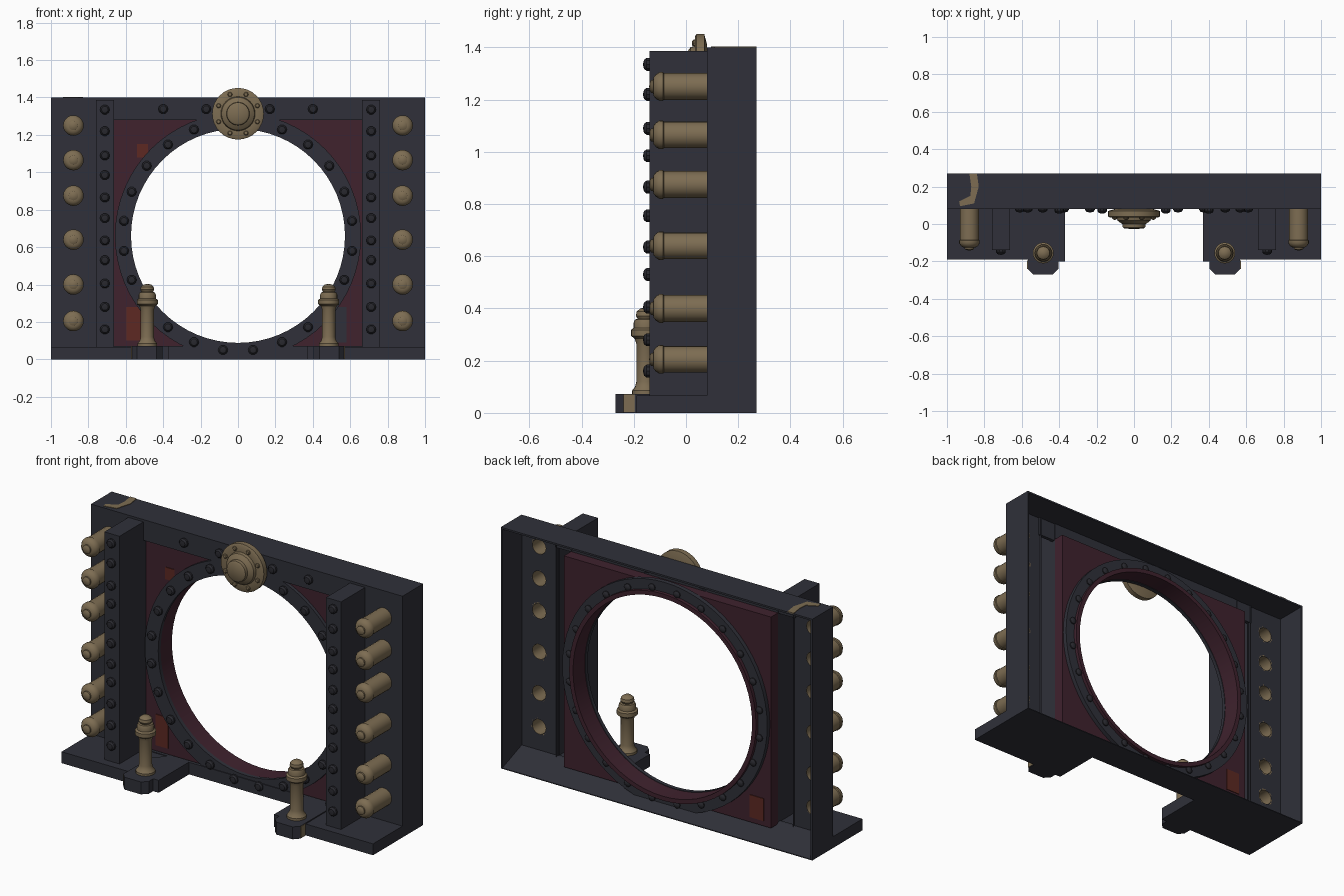
import bpy, bmesh, math
from mathutils import Vector

if "Cube" in bpy.data.objects:
    bpy.data.objects.remove(bpy.data.objects["Cube"])


def material(name, rgb):
    m = bpy.data.materials.new(name)
    m.diffuse_color = (*rgb, 1)
    m.use_nodes = True
    m.node_tree.nodes["Principled BSDF"].inputs["Base Color"].default_value = m.diffuse_color
    return m


SLATE = material("slate_iron", (0.029, 0.030, 0.041))
DARK = material("dark_bolt_iron", (0.021, 0.021, 0.027))
PURPLE = material("dark_maroon", (0.050, 0.016, 0.027))
BRASS = material("aged_brass", (0.205, 0.152, 0.085))
RUST = material("rust_red", (0.11, 0.022, 0.016))


def finish(name, bm, mat, smooth=False):
    bmesh.ops.remove_doubles(bm, verts=bm.verts, dist=1e-5)
    bmesh.ops.recalc_face_normals(bm, faces=bm.faces)
    me = bpy.data.meshes.new(name)
    bm.to_mesh(me)
    bm.free()
    me.materials.append(mat)
    ob = bpy.data.objects.new(name, me)
    bpy.context.collection.objects.link(ob)
    if smooth:
        bpy.ops.object.select_all(action='DESELECT')
        ob.select_set(True)
        bpy.context.view_layer.objects.active = ob
        bpy.ops.object.shade_smooth_by_angle(angle=math.radians(35))
    return ob


def box(name, x, y, z, mat, drop_back=False):
    bm = bmesh.new()
    bmesh.ops.create_cube(bm, size=1)
    for v in bm.verts:
        v.co = Vector(r[0] + (c + 0.5) * (r[1] - r[0]) for c, r in zip(v.co, (x, y, z)))
    if drop_back:
        back = [f for f in bm.faces if f.calc_center_median().y > max(y) - 1e-4]
        bmesh.ops.delete(bm, geom=back, context='FACES_ONLY')
    return finish(name, bm, mat)


def prism(name, pts, to3d, a, b, mat):
    """Extrude a 2D outline between a and b."""
    bm = bmesh.new()
    lo = [bm.verts.new(to3d(p, a)) for p in pts]
    hi = [bm.verts.new(to3d(p, b)) for p in pts]
    bm.faces.new(lo)
    bm.faces.new(hi)
    for i in range(len(pts)):
        j = (i + 1) % len(pts)
        bm.faces.new((lo[i], lo[j], hi[j], hi[i]))
    return finish(name, bm, mat)


def lathe(name, prof, places, mat, axis='front', n=20):
    """Spin (radius, height) points; height runs to -y, +y or +z from each place."""
    bm = bmesh.new()
    for p in places:
        rows = []
        for r, h in prof:
            row = []
            for i in range(n):
                a = 2 * math.pi * i / n
                c, s = r * math.cos(a), r * math.sin(a)
                off = {'front': (c, -h, s), 'back': (c, h, s), 'up': (c, s, h)}[axis]
                row.append(bm.verts.new(Vector(p) + Vector(off)))
            rows.append(row)
        for r0, r1 in zip(rows, rows[1:]):
            for i in range(n):
                j = (i + 1) % n
                bm.faces.new((r0[i], r0[j], r1[j], r1[i]))
    return finish(name, bm, mat, True)


def cut(ob, cutter):
    m = ob.modifiers.new("cut", 'BOOLEAN')
    m.operation, m.object, m.solver = 'DIFFERENCE', cutter, 'EXACT'
    bpy.context.view_layer.objects.active = ob
    bpy.ops.object.modifier_apply(modifier=m.name)
    bpy.data.objects.remove(cutter)


def cutter(places, r, depth):
    return lathe("cutter", [(0, -depth), (r, -depth), (r, depth), (0, depth)], places, DARK,
                 n=64 if r > 0.2 else 20)


def ring(name, r0, r1, y0, y1, mat):
    return lathe(name, [(r0, -y0), (r1, -y0), (r1, -y1), (r0, -y1), (r0, -y0)],
                 [(0, 0, CZ)], mat, n=64)


CZ = 0.66
BOLT = [(0.026, 0), (0.026, 0.012), (0.018, 0.022), (0, 0.026)]
TUBE_Z = (1.25, 1.065, 0.875, 0.64, 0.40, 0.205)
RIB_Z = (1.335, 1.22, 1.09, 0.985, 0.865, 0.755, 0.635, 0.53, 0.405, 0.28, 0.16)

# Outer frame, open at the back
box("top_beam", (-0.77, 0.77), (0.08, 0.10), (1.28, 1.395), SLATE)
box("top_wall", (-1, 1), (0.08, 0.27), (1.39, 1.40), SLATE)
prism("floor_sill", [(0.08, 0), (0.27, 0), (0.27, 0.005), (0.095, 0.07), (0.08, 0.07)],
      lambda p, t: (t, p[0], p[1]), -1, 1, SLATE)

# Central panel with the round opening
panel = box("maroon_panel", (-0.665, 0.665), (0.105, 0.17), (0.06, 1.285), PURPLE)
cut(panel, cutter([(0, 0.14, CZ)], 0.585, 0.2))
ring("opening_tube", 0.575, 0.60, 0.09, 0.215, PURPLE)
ring("front_ring", 0.572, 0.658, 0.085, 0.107, SLATE)
ring("back_ring", 0.576, 0.658, 0.168, 0.195, SLATE)
spots = [(0.615 * math.cos(math.radians(7.5 + 15 * k)), 0.615 * math.sin(math.radians(7.5 + 15 * k)) + CZ)
         for k in range(24)]
lathe("front_ring_bolts", BOLT, [(x, 0.087, z) for x, z in spots], DARK, n=10)
lathe("back_ring_bolts", [(r * 0.8, h * 0.6) for r, h in BOLT],
      [(x, 0.194, z) for x, z in spots], DARK, 'back', 10)
lathe("beam_bolts", BOLT, [(x, 0.081, 1.338) for x in (-0.4, -0.17, 0.17, 0.4)], DARK, n=10)

# Sides, mirrored
for s, side in ((-1, "left"), (1, "right")):
    tubes = [(s * 0.88, 0.08, z) for z in TUBE_Z]
    plate = box(side + "_panel", (s * 0.755, s * 1), (0.08, 0.09), (0.05, 1.395), SLATE)
    cut(plate, cutter(tubes, 0.044, 0.05))
    box(side + "_wall", (s * 0.99, s * 1), (0.08, 0.27), (0, 1.395), SLATE)
    box(side + "_rib", (s * 0.663, s * 0.76), (-0.14, 0.105), (0.065, 1.387), SLATE, True)
    lathe(side + "_rib_bolts", BOLT, [(s * 0.712, -0.139, z) for z in RIB_Z], DARK, n=10)

    # Hollow brass tubes with domed, bolted ends
    lathe(side + "_brass_tubes",
          [(0, 0.17), (0.043, 0.17), (0.043, -0.01), (0.051, -0.01), (0.051, 0.165),
           (0.055, 0.168), (0.055, 0.182), (0.047, 0.195), (0.036, 0.204), (0.025, 0.206),
           (0.025, 0.214), (0.014, 0.22), (0, 0.221)], tubes, BRASS)

    # Base plate and stepped pedestal
    box(side + "_base", (s * 0.40, s * 1), (-0.19, 0.085), (0, 0.066), SLATE)
    outline = [(0.37, 0.085), (0.37, -0.20), (0.405, -0.20), (0.405, -0.24), (0.435, -0.27),
               (0.54, -0.27), (0.568, -0.24), (0.568, 0.0), (0.5, 0.085)]
    prism(side + "_pedestal", [(s * x, y) for x, y in outline],
          lambda p, t: (p[0], p[1], t), 0, 0.072, SLATE)
    box(side + "_pedestal_wear", (s * 0.5675, s * 0.571), (-0.24, -0.195), (0.003, 0.07), BRASS)

    # Turned brass post
    lathe(side + "_post",
          [(0, 0.07), (0.052, 0.07), (0.052, 0.085), (0.040, 0.10), (0.035, 0.12), (0.035, 0.265),
           (0.042, 0.285), (0.056, 0.295), (0.056, 0.318), (0.046, 0.325), (0.046, 0.345),
           (0.040, 0.358), (0.030, 0.36), (0.037, 0.372), (0.034, 0.388), (0.02, 0.40), (0, 0.403)],
          [(s * 0.485, -0.155, 0)], BRASS, 'up')

# Brass boss at the crown
lathe("crown_boss",
      [(0, -0.08), (0.10, -0.08), (0.138, -0.07), (0.138, -0.04), (0.128, -0.034), (0.092, -0.034),
       (0.088, -0.018), (0.07, -0.004), (0.062, 0.0), (0.06, 0.018), (0.05, 0.025), (0, 0.026)],
      [(0, 0, 1.313)], BRASS, n=32)
lathe("crown_boss_bolts", [(r * 0.5, h * 0.5) for r, h in BOLT],
      [(0.112 * math.cos(math.pi * (k + 0.5) / 4), 0.035, 1.313 + 0.112 * math.sin(math.pi * (k + 0.5) / 4))
       for k in range(8)], BRASS, n=8)

# Worn patches as thin plates
box("left_rust_patch", (-0.60, -0.52), (0.101, 0.106), (0.10, 0.28), RUST)
box("upper_rust_patch", (-0.54, -0.48), (0.101, 0.106), (1.08, 1.15), RUST)
box("right_slate_patch", (0.52, 0.58), (0.101, 0.106), (0.09, 0.28), SLATE)
box("back_rust_patch", (-0.62, -0.53), (0.169, 0.174), (0.09, 0.22), RUST)
prism("top_wear_patch", [(-0.88, 0.27), (-0.84, 0.27), (-0.83, 0.2), (-0.855, 0.11), (-0.93, 0.095),
                         (-0.935, 0.12), (-0.875, 0.15), (-0.87, 0.2)],
      lambda p, t: (p[0], p[1], t), 1.398, 1.403, BRASS)
